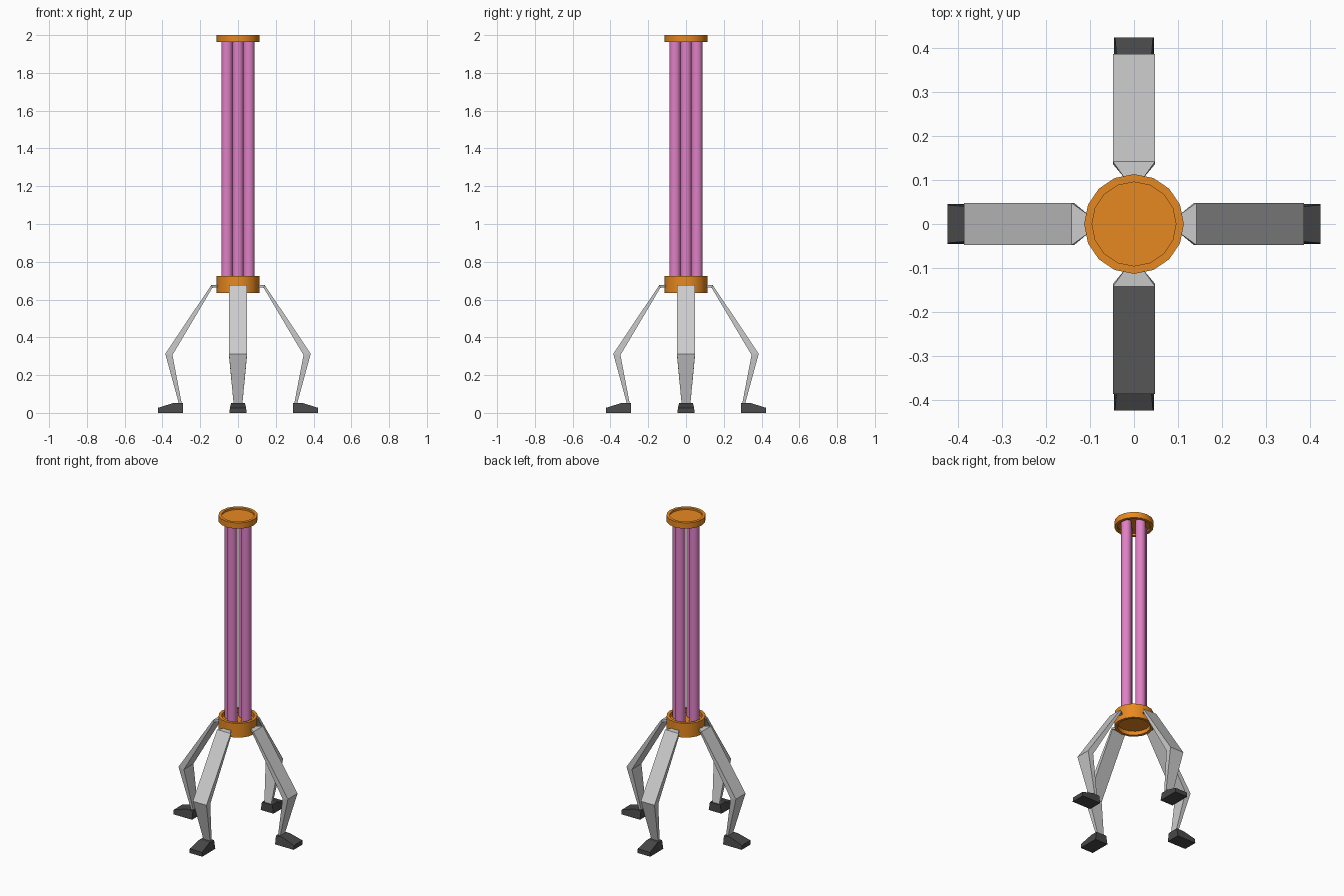
import bpy, bmesh, math
from mathutils import Matrix

if "Cube" in bpy.data.objects:
    bpy.data.objects.remove(bpy.data.objects["Cube"])


def material(name, rgb):
    m = bpy.data.materials.new(name)
    m.diffuse_color = (*rgb, 1)
    m.use_nodes = True
    m.node_tree.nodes["Principled BSDF"].inputs["Base Color"].default_value = m.diffuse_color
    return m


ORANGE = material("orange", (0.80, 0.25, 0.015))
PINK = material("pink", (0.74, 0.22, 0.56))
DARK = material("dark_grey", (0.065, 0.065, 0.065))


def finish(name, bm, mat=None, smooth=False, spin=0):
    bmesh.ops.rotate(bm, verts=bm.verts, matrix=Matrix.Rotation(spin, 3, 'Z'))
    bmesh.ops.recalc_face_normals(bm, faces=bm.faces)
    me = bpy.data.meshes.new(name)
    bm.to_mesh(me)
    bm.free()
    ob = bpy.data.objects.new(name, me)
    bpy.context.collection.objects.link(ob)
    if mat:
        me.materials.append(mat)
    if smooth:
        bpy.ops.object.select_all(action='DESELECT')
        ob.select_set(True)
        bpy.context.view_layer.objects.active = ob
        bpy.ops.object.shade_smooth_by_angle(angle=math.radians(40))
    return ob


def lathe(name, profile, sides, mat, centre=(0, 0)):
    """Revolve (radius, z) points into rings, closing both ends with a cap."""
    bm = bmesh.new()
    rings = []
    for r, z in profile:
        rings.append([bm.verts.new((centre[0] + r * math.cos(2 * math.pi * i / sides),
                                    centre[1] + r * math.sin(2 * math.pi * i / sides), z))
                      for i in range(sides)])
    for a, b in zip(rings, rings[1:]):
        for i in range(sides):
            j = (i + 1) % sides
            bm.faces.new((a[i], a[j], b[j], b[i]))
    bm.faces.new(rings[0])
    bm.faces.new(rings[-1])
    return finish(name, bm, mat, smooth=True)


def loft(name, stations, mat, spin):
    """Box-section loft; each station is outer (x, z), inner (x, z), half widths."""
    bm = bmesh.new()
    rings = []
    for (xo, zo), (xi, zi), wo, wi in stations:
        rings.append([bm.verts.new(p) for p in
                      ((xo, -wo, zo), (xo, wo, zo), (xi, wi, zi), (xi, -wi, zi))])
    for a, b in zip(rings, rings[1:]):
        for i in range(4):
            j = (i + 1) % 4
            bm.faces.new((a[i], a[j], b[j], b[i]))
    bm.faces.new(rings[0])
    bm.faces.new(rings[-1])
    return finish(name, bm, mat, spin=spin)


# Dished end cap and the hub that carries the legs
R, RI = 0.113, 0.095
lathe("top_cap", [(RI, 1.975), (RI, 1.963), (R, 1.963), (R, 2.0), (RI, 2.0), (RI, 1.988)],
      16, ORANGE)
lathe("leg_hub", [(RI, 0.66), (RI, 0.635), (R, 0.635), (R, 0.725), (RI, 0.725), (RI, 0.70)],
      16, ORANGE)

# Hip, thigh, knee and shin stations
LEG = [
    ((0.100, 0.678), (0.100, 0.667), 0.018, 0.018),
    ((0.142, 0.676), (0.136, 0.662), 0.048, 0.048),
    ((0.385, 0.313), (0.347, 0.306), 0.048, 0.048),
    ((0.312, 0.045), (0.297, 0.045), 0.023, 0.023),
]
# Foot stations from heel to toe, narrower along the top
FOOT = [
    ((0.292, 0.053), (0.292, 0.0), 0.036, 0.045),
    ((0.340, 0.053), (0.340, 0.0), 0.036, 0.045),
    ((0.423, 0.027), (0.423, 0.0), 0.043, 0.045),
]

# Four tubes, legs and feet around the axis
for i, side in enumerate(("right", "back", "left", "front")):
    a = i * math.pi / 2
    lathe(side + "_tube", [(0.030, 0.695), (0.030, 1.98)], 16, PINK,
          (0.058 * math.cos(a), 0.058 * math.sin(a)))
    loft(side + "_leg", LEG, None, a)
    loft(side + "_foot", FOOT, DARK, a)
